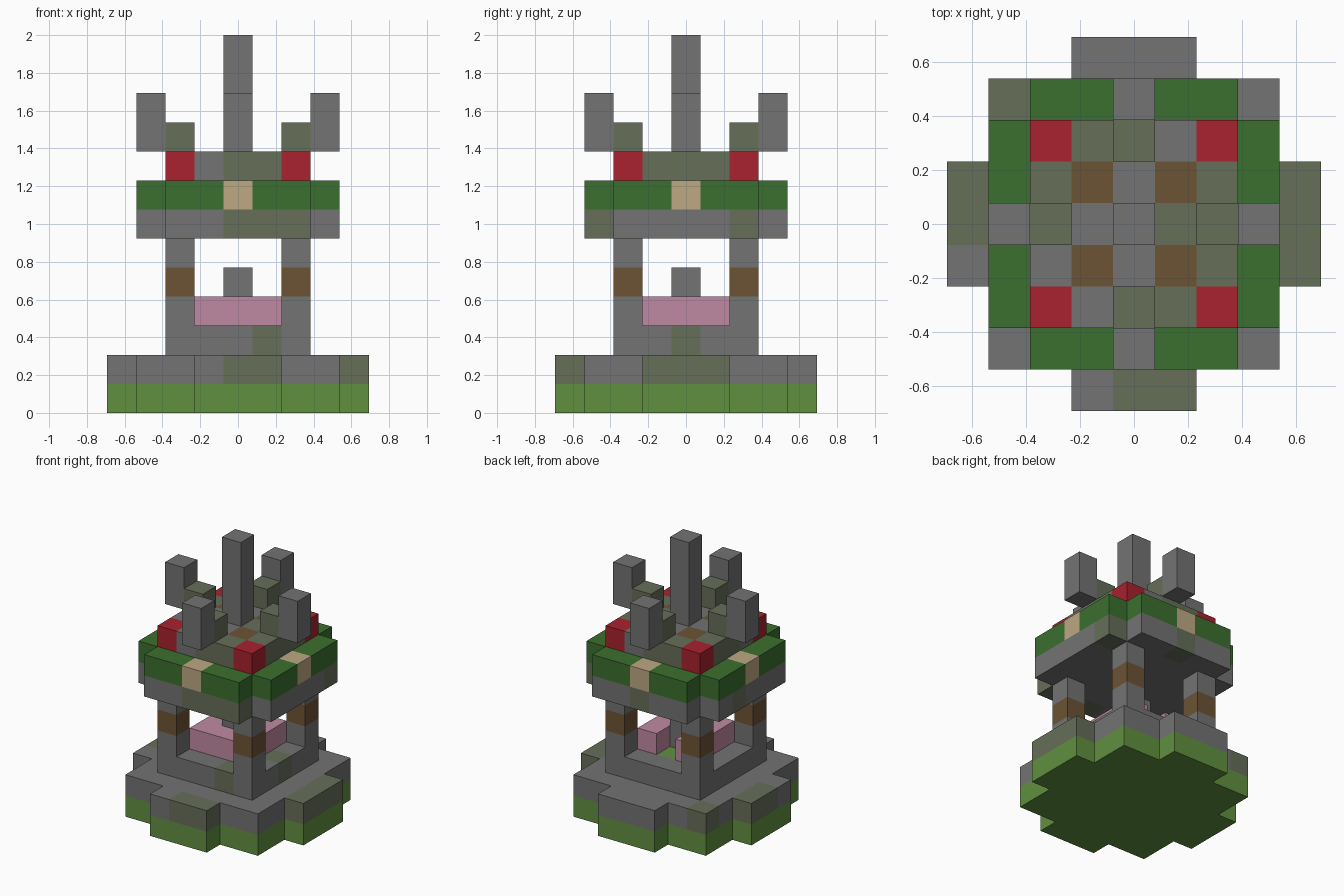
import bpy, bmesh
from mathutils import Vector

cube = bpy.data.objects.get("Cube")
if cube:
    bpy.data.objects.remove(cube, do_unlink=True)

S = 2 / 13  # edge of one block


def linear(c):
    c /= 255
    return c / 12.92 if c <= 0.04045 else ((c + 0.055) / 1.055) ** 2.4


def make_material(name, *rgb):
    m = bpy.data.materials.new(name)
    m.use_nodes = True
    col = (*[linear(c) for c in rgb], 1)
    m.diffuse_color = col
    bsdf = m.node_tree.nodes["Principled BSDF"]
    bsdf.inputs["Base Color"].default_value = col
    bsdf.inputs["Roughness"].default_value = 0.9
    return m


MATS = {
    "stone": make_material("stone grey", 115, 115, 115),
    "moss": make_material("mossy stone", 102, 110, 88),
    "grass": make_material("grass green", 97, 144, 65),
    "leaf": make_material("dark green", 59, 112, 46),
    "red": make_material("red", 168, 34, 46),
    "tan": make_material("pale tan", 189, 169, 131),
    "pink": make_material("pink", 192, 138, 162),
    "wood": make_material("wood brown", 108, 83, 52),
}
NAMES = list(MATS)
parts, solid = {}, set()


def block(part, xs, ys, zs, colour, keep=lambda x, y: True):
    """Fill inclusive block ranges of a part, where keep allows."""
    cells = parts.setdefault(part, {})
    for x in range(xs[0], xs[1] + 1):
        for y in range(ys[0], ys[1] + 1):
            for z in range(zs[0], zs[1] + 1):
                if keep(x, y):
                    cells[x, y, z] = colour
                    solid.add((x, y, z))


def mossy(part, z, *spots):
    for x, y in spots:
        parts[part][x, y, z] = "moss"


def no_corners(x, y):
    return abs(x) < 3 or abs(y) < 3


def stepped(x, y):
    return max(abs(x), abs(y)) < 4 or min(abs(x), abs(y)) < 2


SIDES = [(1, 0), (-1, 0), (0, 1), (0, -1)]
CORNERS = [(x, y) for x in (-1, 1) for y in (-1, 1)]

# Stepped ground and stone paving
block("ground", (-4, 4), (-4, 4), (0, 0), "grass", stepped)
block("paving", (-4, 4), (-4, 4), (1, 1), "stone", stepped)
mossy("paving", 1, (0, -4), (1, -4), (4, -1), (4, 0), (4, 1),
      (-4, 0), (-4, 1), (-3, 3))

# Low basin wall with a planted bed and a pink filling
block("basin_wall", (-2, 2), (-2, 2), (2, 2), "stone",
      lambda x, y: max(abs(x), abs(y)) == 2)
mossy("basin_wall", 2, (1, -2), (2, 0))
block("basin_bed", (-1, 1), (-1, 1), (2, 2), "grass")
block("basin_filling", (-1, 1), (-1, 1), (3, 3), "pink",
      lambda x, y: x != 0 or y < 0)
block("basin_post", (0, 0), (0, 0), (3, 4), "stone")

# Corner pillars with a wooden band
for i, (sx, sy) in enumerate(CORNERS, 1):
    x, y = 2 * sx, 2 * sy
    block(f"pillar_{i}", (x, x), (y, y), (3, 5), "stone")
    parts[f"pillar_{i}"][x, y, 4] = "wood"

# Roof slab and green rim with a tan block on each side
block("roof_slab", (-3, 3), (-3, 3), (6, 6), "stone", no_corners)
mossy("roof_slab", 6, (0, -3), (1, -3), (2, -3), (3, 2), (0, 3), (-3, 1))
block("roof_rim", (-3, 3), (-3, 3), (7, 7), "leaf", no_corners)
for sx, sy in SIDES:
    parts["roof_rim"][3 * sx, 3 * sy, 7] = "tan"

# Upper deck with red corners and wooden inlays
block("upper_deck", (-2, 2), (-2, 2), (8, 8), "stone")
mossy("upper_deck", 8, (-1, 2), (0, 2), (-2, 1), (2, 1), (-2, 0), (1, 0),
      (2, 0), (2, -1), (0, -2), (1, -2))
for sx, sy in CORNERS:
    parts["upper_deck"][2 * sx, 2 * sy, 8] = "red"
    parts["upper_deck"][sx, sy, 8] = "wood"

# Central spire, with side turrets carried on mossy brackets
block("central_spire", (0, 0), (0, 0), (9, 12), "stone")
for i, (sx, sy) in enumerate(SIDES, 1):
    block(f"bracket_{i}", (2 * sx,) * 2, (2 * sy,) * 2, (9, 9), "moss")
    block(f"turret_{i}", (3 * sx,) * 2, (3 * sy,) * 2, (9, 10), "stone")


def build(name, cells):
    """Mesh the exposed block faces of one part."""
    bm = bmesh.new()
    used = [n for n in NAMES if n in cells.values()]
    for cell, colour in cells.items():
        centre = Vector(cell) + Vector((0, 0, 0.5))
        for axis in range(3):
            for sign in (-1, 1):
                n = Vector((0, 0, 0))
                n[axis] = sign
                if tuple(int(a + b) for a, b in zip(cell, n)) in solid:
                    continue
                u = Vector((0, 0, 0))
                u[(axis + 1) % 3] = 0.5
                v = n.cross(u)
                mid = centre + n / 2
                corners = (mid - u - v, mid + u - v, mid + u + v, mid - u + v)
                face = bm.faces.new([bm.verts.new(p * S) for p in corners])
                face.material_index = used.index(colour)
    bmesh.ops.remove_doubles(bm, verts=bm.verts, dist=S / 100)
    mesh = bpy.data.meshes.new(name)
    bm.to_mesh(mesh)
    bm.free()
    for n in used:
        mesh.materials.append(MATS[n])
    bpy.context.collection.objects.link(bpy.data.objects.new(name, mesh))


for part_name, part_cells in parts.items():
    build(part_name, part_cells)
